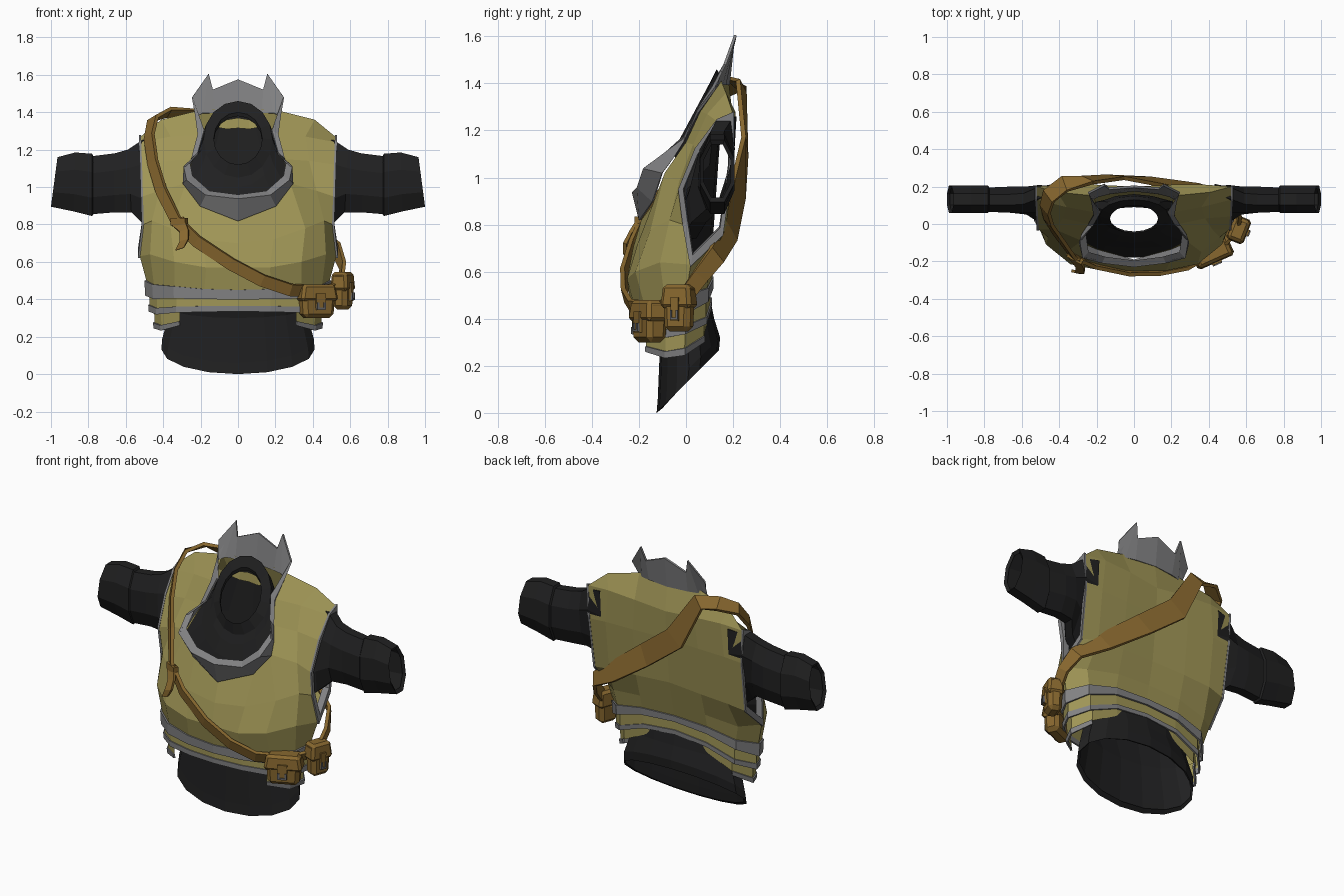
import bpy, bmesh, math
from mathutils import Vector, Matrix

if "Cube" in bpy.data.objects:
    bpy.data.objects.remove(bpy.data.objects["Cube"])


def material(name, rgb):
    m = bpy.data.materials.new(name)
    m.diffuse_color = (*rgb, 1)
    m.use_nodes = True
    m.node_tree.nodes["Principled BSDF"].inputs["Base Color"].default_value = m.diffuse_color
    return m


OLIVE = material("olive cloth", (0.35, 0.302, 0.093))
GREY = material("grey trim", (0.22, 0.22, 0.225))
BLACK = material("black cloth", (0.0145, 0.0145, 0.015))
BROWN = material("brown leather", (0.245, 0.137, 0.028))
STEEL = material("dark buckle", (0.13, 0.13, 0.14))


def build(name, grids, mat, mirror=True, wrap=False, solid=0):
    """Skin one or more grids of points, optionally mirrored across x."""
    bm = bmesh.new()
    for sx in ((1, -1) if mirror else (1,)):
        for rows in grids:
            vs = [[bm.verts.new((p[0] * sx, p[1], p[2])) for p in r] for r in rows]
            n = len(rows[0])
            for a, b in zip(vs, vs[1:]):
                for i in range(n if wrap else n - 1):
                    j = (i + 1) % n
                    bm.faces.new((a[i], a[j], b[j], b[i]))
    bmesh.ops.remove_doubles(bm, verts=bm.verts, dist=0.001)
    bmesh.ops.recalc_face_normals(bm, faces=bm.faces)
    me = bpy.data.meshes.new(name)
    bm.to_mesh(me)
    bm.free()
    me.materials.append(mat)
    ob = bpy.data.objects.new(name, me)
    bpy.context.collection.objects.link(ob)
    if solid:
        mod = ob.modifiers.new("thickness", "SOLIDIFY")
        mod.thickness, mod.offset = solid, 0
    return ob


def box(name, centre, size, turn, mat, taper=1.0, local=(0, 0, 0), bevel=0.0, top=1.0):
    """Box turned about z, its ends narrowed by taper and top, edges chamfered."""
    bm = bmesh.new()
    bmesh.ops.create_cube(bm, size=1)
    for v in bm.verts:
        k = taper if v.co.z < 0 else top
        v.co = Vector((v.co.x * size[0] * k, v.co.y * size[1] * k, v.co.z * size[2])) + Vector(local)
    if bevel:
        bmesh.ops.bevel(bm, geom=bm.edges[:], offset=bevel, segments=1, affect='EDGES')
    bmesh.ops.transform(bm, matrix=Matrix.Translation(centre) @ Matrix.Rotation(turn, 4, 'Z'), verts=bm.verts)
    me = bpy.data.meshes.new(name)
    bm.to_mesh(me)
    bm.free()
    me.materials.append(mat)
    bpy.context.collection.objects.link(bpy.data.objects.new(name, me))


# --- vest: half front, shoulder yoke and half back ---
front = [
    [(0, -.235, .45), (.18, -.22, .455), (.34, -.18, .47), (.45, -.09, .48), (.49, 0, .5)],
    [(0, -.25, .57), (.17, -.25, .57), (.34, -.215, .6), (.47, -.11, .64), (.525, .02, .63)],
    [(0, -.225, .7), (.19, -.205, .72), (.36, -.15, .78), (.46, -.07, .82), (.505, -.01, .8)],
    [(0, -.19, .82), (.2, -.13, .9), (.28, -.09, 1.02), (.42, -.03, .98), (.51, -.03, .95)]]
yoke = [
    front[3][2:],
    [(.24, 0, 1.15), (.38, .03, 1.14), (.515, .04, 1.12)],
    [(.2, .06, 1.28), (.36, .09, 1.27), (.52, .13, 1.24)],
    [(.21, .15, 1.41), (.41, .17, 1.36), (.52, .2, 1.27)]]
back = [
    [(0, .11, .58), (.22, .11, .57), (.4, .09, .53), (.49, 0, .5)],
    [(0, .13, .66), (.22, .13, .65), (.42, .1, .62), (.525, .02, .63)],
    [(0, .16, .8), (.22, .17, .79), (.4, .17, .78), (.505, .155, .76)],
    [(0, .19, 1.08), (.22, .2, 1.08), (.4, .205, 1.08), (.51, .2, 1.07)],
    [(0, .2, 1.25), (.2, .21, 1.27), (.38, .21, 1.28), (.52, .2, 1.27)],
    [(0, .18, 1.42), (.21, .15, 1.41), (.41, .17, 1.36), (.52, .2, 1.27)]]
build("vest", [front, yoke, back], OLIVE)

# --- armhole trim ---
hole = [r[-1] for r in front[1:]] + [r[-1] for r in yoke[1:]] + [r[-1] for r in back[4:1:-1]]
hc = Vector((.51, .09, .96))


def hole_loop(k, dx):
    return [Vector((p[0] + dx, hc.y + (p[1] - hc.y) * k, hc.z + (p[2] - hc.z) * k)) for p in hole]


build("armhole_trim", [[hole_loop(1.03, .004), hole_loop(.88, .004), hole_loop(.86, -.03)]],
      GREY, wrap=True, solid=.012)

# --- layered hem: each layer sits a little inside the one above and drops at the sides ---
hem = front[0] + back[0][-2::-1]


def hem_loop(k, mid, side, first=0, last=None, rear=None):
    out = []
    for x, y, z in hem[first:last]:
        m = rear if rear is not None and y > .05 else mid
        out.append((x * k, -.06 + (y + .06) * k, z - m - (side - mid) * min(1, (x / .47) ** 2)))
    return out


build("upper_hem_trim", [[hem_loop(1.01, 0, 0), hem_loop(1, .05, .08, rear=.036)]], GREY, solid=.012)
build("lower_hem", [[hem_loop(.965, 0, .02), hem_loop(.965, .085, .13, rear=.09)]], OLIVE)
build("lower_hem_trim", [[hem_loop(.97, .085, .13, rear=.09), hem_loop(.965, .115, .165)]], GREY, solid=.01)
build("side_flap", [[hem_loop(.92, .06, .1, 2), hem_loop(.91, .145, .23, 2)]], OLIVE)
build("side_flap_trim", [[hem_loop(.92, .145, .225, 2, 6), hem_loop(.91, .16, .255, 2, 6)]], GREY, solid=.01)


# --- undershirt: tilted rings from waist to rolled neck ---
def ring(w, yf, yb, zf, zb, n=16):
    out = []
    for i in range(n):
        a = 2 * math.pi * i / n
        t = (1 - math.cos(a)) / 2
        out.append((w * math.sin(a), yf + (yb - yf) * t, zf + (zb - zf) * t))
    return out


shirt = [(.395, -.10, .125, .02, .27), (.41, -.125, .14, 0, .265), (.405, -.12, .145, .06, .32),
         (.36, -.11, .12, .3, .4), (.42, -.17, .09, .5, .55), (.46, -.18, .115, .68, .75),
         (.4, -.13, .14, .8, 1.1), (.25, -.1, .16, .92, 1.33), (.2, -.07, .15, 1.0, 1.43),
         (.185, -.045, .13, 1.05, 1.46), (.13, -.05, .1, 1.12, 1.40), (.13, -.04, .105, 1.1, 1.38)]
build("undershirt", [[ring(*r) for r in shirt]], BLACK, mirror=False, wrap=True)
build("neck_lining", [[[(0, .105, 1.37), (.06, .105, 1.36), (.115, .1, 1.325)],
                       [(0, .1, 1.315), (.06, .1, 1.31), (.115, .095, 1.32)]]], OLIVE)


# --- sleeves: x at top, x at bottom, z range, y range, backward lean of the ring ---
def sleeve_ring(xt, xb, zl, zh, yl, yh, lean=0, n=8):
    out = []
    for i in range(n):
        a = 2 * math.pi * (i + .5) / n
        c, s = math.cos(a) / math.cos(math.pi / n), math.sin(a) / math.cos(math.pi / n)
        dz = s * (zh - zl) / 2
        out.append((xb + (xt - xb) * (s + 1) / 2, (yl + yh) / 2 + c * (yh - yl) / 2 + lean * dz,
                    (zl + zh) / 2 + dz))
    return out


sleeve = [(.43, .43, .74, 1.26, .03, .17, .33), (.515, .515, .81, 1.25, .035, .185, .25),
          (.59, .57, .865, 1.2, .055, .195, .06),
          (.66, .66, .865, 1.18, .06, .2), (.78, .78, .855, 1.165, .065, .195)]
cuff = [(.77, .77, .86, 1.16, .07, .19), (.78, .78, .845, 1.178, .06, .205), (.87, .88, .87, 1.185, .06, .205),
        (.965, 1.0, .895, 1.16, .06, .205), (.955, .985, .915, 1.14, .075, .19)]
build("sleeve", [[sleeve_ring(*r) for r in sleeve]], BLACK, wrap=True)
build("sleeve_cuff", [[sleeve_ring(*r) for r in cuff]], BLACK, wrap=True)

# --- standing collar, peaked at the back ---
collar_base = [(0, -.195, .82), (.2, -.14, .9), (.29, -.1, 1.02), (.275, -.055, 1.08), (.245, -.01, 1.15),
               (.215, .05, 1.28), (.225, .125, 1.38), (.19, .15, 1.395), (.13, .165, 1.395), (0, .18, 1.395)]
collar_top = [(0, -.225, .94), (.17, -.205, .96), (.27, -.18, 1.04), (.285, -.085, 1.11), (.215, .0, 1.18),
              (.18, .06, 1.3), (.245, .165, 1.48), (.158, .21, 1.605), (.135, .19, 1.52), (0, .2, 1.575)]
build("collar", [[collar_base, collar_top]], GREY, solid=.012)
lip = [(x * .9, y + .03, z + .02) for x, y, z in collar_top[:5]]
build("collar_lip", [[collar_top[:5], lip]], GREY)

# --- shoulder strap: centre, width and optional facing along a closed loop ---
path = [(-.25, .235, 1.385, .09, (-.2, .8, .6)), (-.37, .215, 1.4, .09, (-.3, .4, .9)),
        (-.455, .15, 1.365, .085, (-.7, -.2, .7)), (-.475, .08, 1.27, .075, (-.8, -.4, .4)),
        (-.455, .01, 1.13, .07, (-.8, -.6, .2)), (-.41, -.06, .98, .065, (-.7, -.7, .2)),
        (-.33, -.17, .82, .065), (-.22, -.222, .71, .065), (-.04, -.262, .59, .065), (.13, -.26, .5, .065),
        (.28, -.23, .45, .065), (.45, -.13, .44, .065), (.55, -.02, .47, .065), (.56, .06, .58, .07),
        (.525, .13, .67, .085), (.37, .185, .775, .115), (.12, .225, .96, .13), (-.1, .25, 1.13, .13)]
edges = ([], [])
for i, (x, y, z, w, *facing) in enumerate(path):
    t = Vector(path[(i + 1) % len(path)][:3]) - Vector(path[i - 1][:3])
    nrm = Vector(facing[0]) if facing else Vector((x / .5, (y - .03) * 4, (z - .85) * 1.2))
    side = t.cross(nrm).normalized() * w / 2
    edges[0].append(Vector((x, y, z)) + side)
    edges[1].append(Vector((x, y, z)) - side)
build("shoulder_strap", [edges], BROWN, mirror=False, wrap=True, solid=.02)

# strap keeper and hanging tail
build("strap_tail", [[[(-.36, -.16, .8), (-.29, -.19, .84)], [(-.31, -.225, .76), (-.265, -.235, .77)],
                      [(-.31, -.255, .71), (-.265, -.26, .72)], [(-.335, -.25, .66), (-.29, -.26, .675)]]],
      BROWN, mirror=False, solid=.015)
box("strap_keeper", (-.315, -.183, .815), (.09, .03, .04), -.5, BROWN)

# --- hip pouches with flaps and buckles ---
for tag, c, turn, (w, d, h) in (("front", (.42, -.155, .39), .42, (.2, .1, .18)),
                                ("side", (.56, -.03, .445), 1.2, (.13, .09, .2))):
    box(tag + "_pouch", c, (w, d, h), turn, BROWN, .88, bevel=.022)
    box(tag + "_pouch_flap", c, (w * 1.1, d * 1.12, h * .5), turn, BROWN, 1, (0, 0, h * .25), .015, .85)
    box(tag + "_pouch_tab", c, (w * .28, .016, h * .5), turn, BROWN, .9, (0, -d * .54, -h * .02))
    for sx in (-1, 1):
        box(tag + "_pouch_buckle", c, (w * .06, .01, h * .2), turn, STEEL, 1, (sx * w * .1, -d * .54 - .009, -h * .14))
    box(tag + "_pouch_buckle_bar", c, (w * .26, .01, h * .05), turn, STEEL, 1, (0, -d * .54 - .009, -h * .22))
